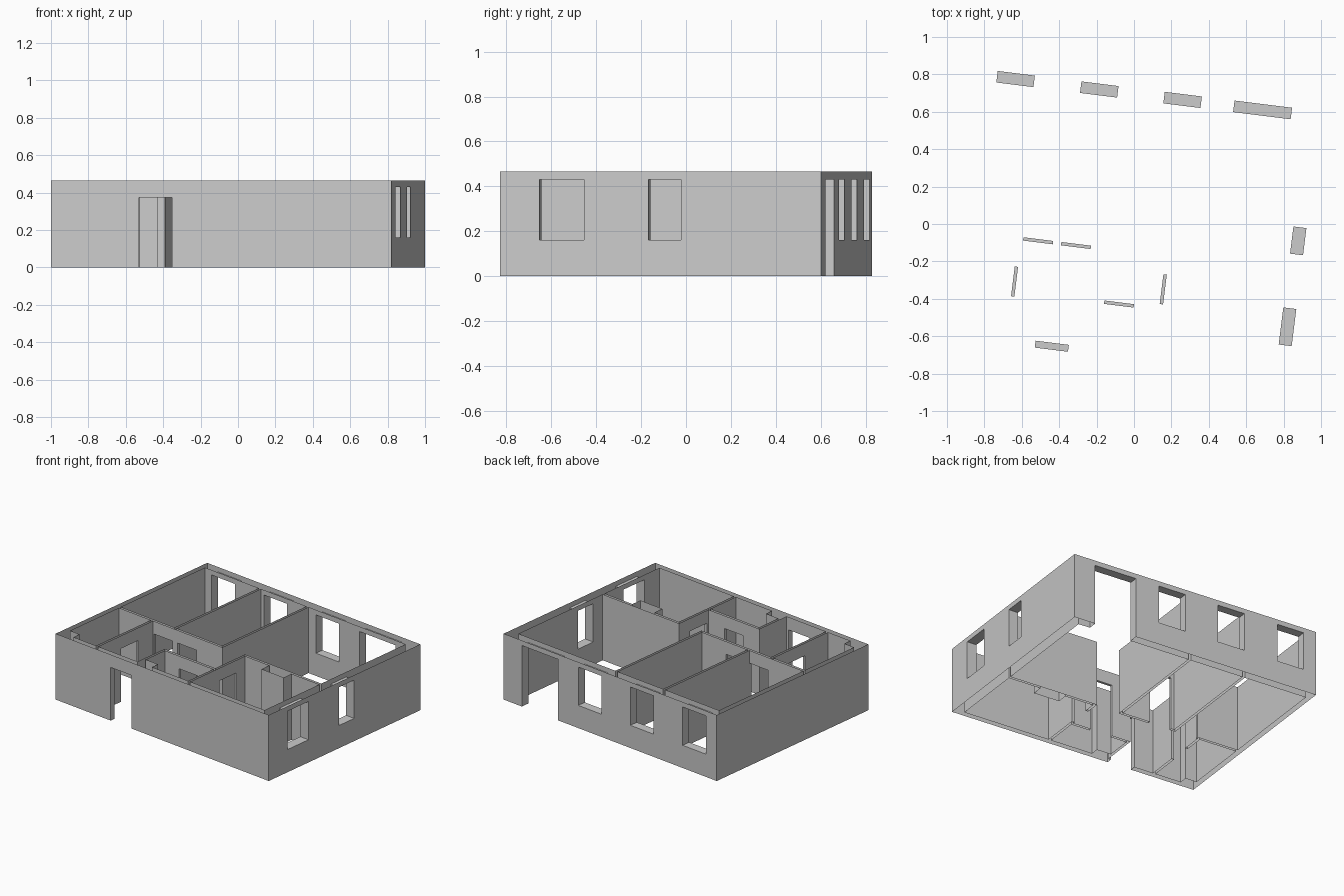
import bpy, bmesh, math
from itertools import product

cube = bpy.data.objects.get("Cube")
if cube:
    bpy.data.objects.remove(cube, do_unlink=True)

W, D, H = 1.835, 1.443, 0.465      # plan width, depth, wall height
TURN = math.radians(-7.13)         # plan is turned on the site
OUT, BACK, RIGHT = 0.037, 0.062, 0.07   # shell thicknesses
T = 0.009                          # half thickness of a partition
MID, BATH = 0.569, 0.287           # partition lines across the plan

grey = bpy.data.materials.new("wall_grey")
grey.use_nodes = True
grey.diffuse_color = (0.6, 0.6, 0.6, 1)
grey.node_tree.nodes["Principled BSDF"].inputs["Base Color"].default_value = (0.6, 0.6, 0.6, 1)


def box(x0, x1, y0, y1, z0=0, z1=H):
    return ((x0, x1), (y0, y1), (z0, z1))


def along_x(y, x0, x1):
    return box(x0, x1, y - T, y + T)


def along_y(x, y0, y1):
    return box(x - T, x + T, y0, y1)


# Wall parts in plan coordinates, measured from the front corner
parts = {
    "outer_walls": [box(0, W, 0, OUT), box(0, W, D - BACK, D),
                    box(0, OUT, 0, D), box(W - RIGHT, W, 0, D)],
    "partition_walls": [along_x(MID, OUT, 0.92 + T), along_x(MID, 1.116 - T, W - RIGHT),
                        along_x(BATH, 0.68 - T, 1.116),
                        along_y(0.322, OUT, MID), along_y(0.68, OUT, BATH),
                        along_y(1.116, OUT, MID),
                        along_y(0.51, MID, D - BACK), along_y(0.92, MID, D - BACK)],
    "service_shafts": [box(1.335, 1.525, 0.485, MID), box(OUT, 0.12, OUT, 0.095),
                       box(0.68, 0.795, OUT, 0.095)],
}

SILL, HEAD, DOOR = 0.16, 0.43, 0.375
openings = []
# Back windows and wide back doorway
for x in (0.193, 0.644, 1.093):
    openings.append(box(x - 0.1, x + 0.1, D - BACK, D, SILL, HEAD))
openings.append(box(1.369, 1.679, D - BACK, D, 0, HEAD))
# Side windows
for y, half in ((0.278, 0.1), (0.741, 0.073)):
    openings.append(box(W - RIGHT, W, y - half, y + half, SILL, HEAD))
# Front door
openings.append(box(0.473, 0.652, 0, OUT, 0, DOOR))
# Inner doors
for x, y in ((0.42, MID), (0.624, MID), (0.891, BATH)):
    openings.append(box(x - 0.08, x + 0.08, y - T, y + T, 0, DOOR))
for x, y in ((0.322, 0.337), (1.116, 0.394)):
    openings.append(box(x - T, x + T, y - 0.08, y + 0.08, 0, DOOR))

# Split space at every wall and opening edge
every = [b for group in parts.values() for b in group] + openings
cuts = [sorted({round(v, 4) for b in every for v in b[a]}) for a in range(3)]


def inside(p, b):
    return all(lo < v < hi for v, (lo, hi) in zip(p, b))


owner = {}
for cell in product(*(range(len(c) - 1) for c in cuts)):
    mid = [(cuts[a][i] + cuts[a][i + 1]) / 2 for a, i in enumerate(cell)]
    if any(inside(mid, o) for o in openings):
        continue
    for name, group in parts.items():
        if any(inside(mid, b) for b in group):
            owner[cell] = name
            break


def build(name):
    """Skin the solid cells of one part, leaving wall tops and bottoms open."""
    bm = bmesh.new()
    verts = {}

    def vert(key):
        if key not in verts:
            x, y, z = (cuts[a][i] for a, i in enumerate(key))
            verts[key] = bm.verts.new((x - W / 2, y - D / 2, z))
        return verts[key]

    for cell, who in owner.items():
        if who != name:
            continue
        for a, side in product(range(3), (0, 1)):
            near = list(cell)
            near[a] += 2 * side - 1
            if tuple(near) in owner:
                continue
            if a == 2 and not 0 <= near[2] < len(cuts[2]) - 1:
                continue
            ring = []
            for db, dc in ((0, 0), (1, 0), (1, 1), (0, 1)):
                key = list(cell)
                key[a] += side
                key[(a + 1) % 3] += db
                key[(a + 2) % 3] += dc
                ring.append(vert(tuple(key)))
            bm.faces.new(ring if side else ring[::-1])
    # Merge the flat pieces back into large panels
    bmesh.ops.dissolve_limit(bm, angle_limit=0.01, verts=bm.verts[:], edges=bm.edges[:])
    mesh = bpy.data.meshes.new(name)
    bm.to_mesh(mesh)
    bm.free()
    mesh.materials.append(grey)
    obj = bpy.data.objects.new(name, mesh)
    obj.rotation_euler.z = TURN
    bpy.context.collection.objects.link(obj)


for part in parts:
    build(part)
